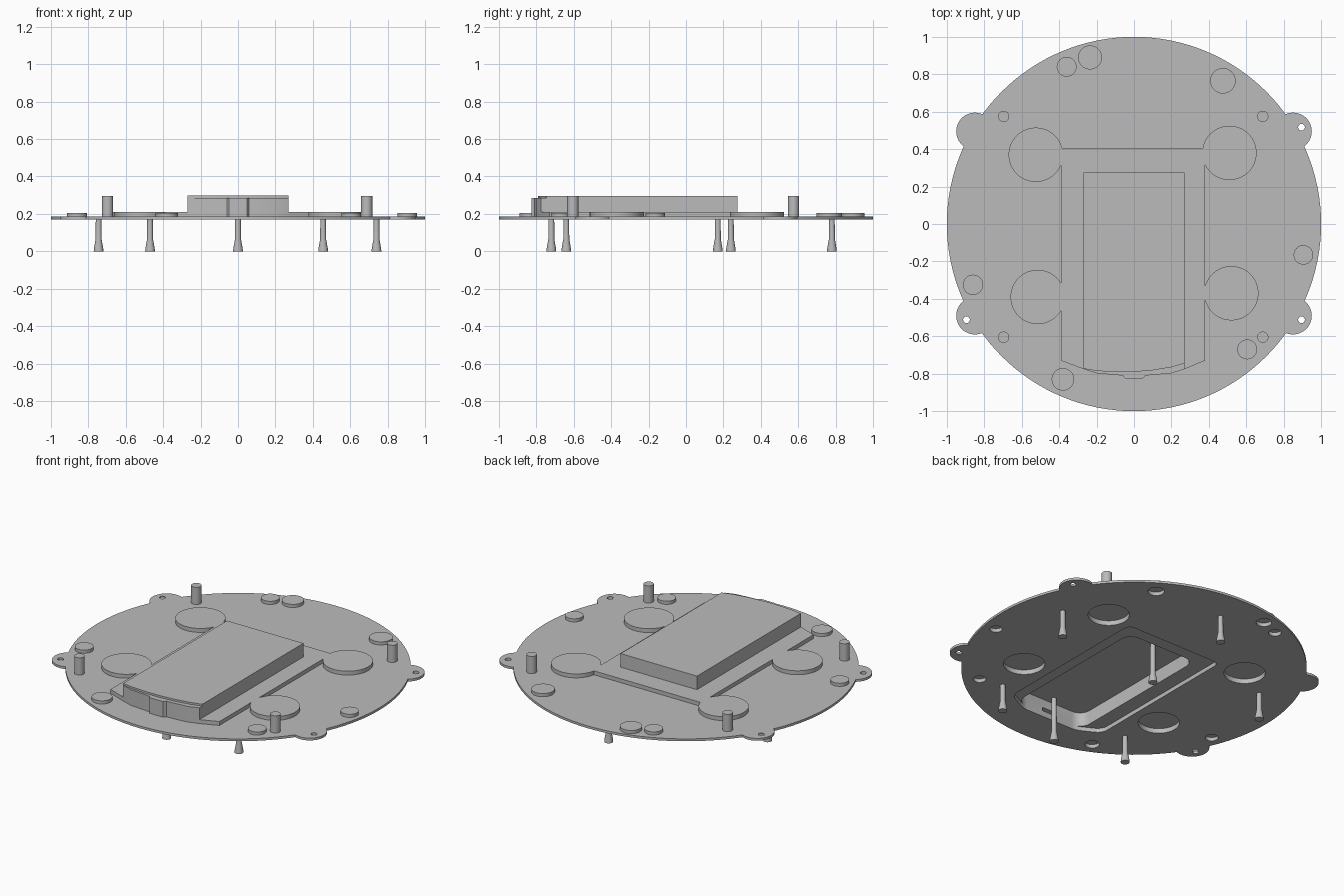
import bpy, bmesh, math

cube = bpy.data.objects.get("Cube")
if cube:
    bpy.data.objects.remove(cube)

grey = bpy.data.materials.new("mid grey")
grey.use_nodes = True
grey.diffuse_color = (0.5, 0.5, 0.5, 1)
grey.node_tree.nodes["Principled BSDF"].inputs["Base Color"].default_value = (0.5, 0.5, 0.5, 1)

UNDER, DECK, RAISED, LID = 0.17, 0.185, 0.21, 0.297


def prism(name, outline, z0, z1, bevel=0):
    """Extrude an outline upward, optionally rounding its vertical edges."""
    bm = bmesh.new()
    face = bm.faces.new([bm.verts.new((x, y, z0)) for x, y in outline])
    top = bmesh.ops.extrude_face_region(bm, geom=[face])["geom"]
    for v in top:
        if isinstance(v, bmesh.types.BMVert):
            v.co.z = z1
    bmesh.ops.recalc_face_normals(bm, faces=bm.faces)
    if bevel:
        upright = [e for e in bm.edges if abs(e.verts[0].co.z - e.verts[1].co.z) > 1e-4]
        bmesh.ops.bevel(bm, geom=upright, offset=bevel, segments=6, profile=0.5, affect='EDGES')
    mesh = bpy.data.meshes.new(name)
    bm.to_mesh(mesh)
    bm.free()
    mesh.materials.append(grey)
    ob = bpy.data.objects.new(name, mesh)
    bpy.context.collection.objects.link(ob)
    return ob


def circle(x, y, r, n):
    return [(x + r * math.cos(math.tau * i / n), y + r * math.sin(math.tau * i / n)) for i in range(n)]


def disc(name, x, y, r, z0, z1, n=48):
    return prism(name, circle(x, y, r, n), z0, z1)


def rect(x, y0, y1):
    return [(-x, y0), (x, y0), (x, y1), (-x, y1)]


def combine(ob, others, operation):
    """Apply booleans and replace the mesh with the result."""
    for other in others:
        mod = ob.modifiers.new("boolean", 'BOOLEAN')
        mod.operation, mod.object, mod.solver = operation, other, 'EXACT'
    graph = bpy.context.evaluated_depsgraph_get()
    mesh = bpy.data.meshes.new_from_object(ob.evaluated_get(graph))
    ob.modifiers.clear()
    ob.data = mesh


def discard(obs):
    for ob in obs:
        bpy.data.objects.remove(ob)


def lathe(name, x, y, profile, n=20):
    """Revolve (radius, z) points around a vertical axis."""
    bm = bmesh.new()
    rings = [[bm.verts.new((px, py, z)) for px, py in circle(x, y, r, n)] for r, z in profile]
    for low, high in zip(rings, rings[1:]):
        for i in range(n):
            j = (i + 1) % n
            bm.faces.new((low[i], low[j], high[j], high[i]))
    bm.faces.new(rings[0][::-1])
    bm.faces.new(rings[-1])
    mesh = bpy.data.meshes.new(name)
    bm.to_mesh(mesh)
    bm.free()
    mesh.materials.append(grey)
    ob = bpy.data.objects.new(name, mesh)
    bpy.context.collection.objects.link(ob)


pods = [(-0.525, 0.37), (0.51, 0.38), (-0.515, -0.39), (0.52, -0.37)]
buttons = [(-0.36, 0.84, 0.053), (-0.235, 0.89, 0.064), (0.475, 0.765, 0.068), (0.905, -0.165, 0.052),
           (-0.86, -0.325, 0.054), (-0.38, -0.83, 0.06), (0.605, -0.67, 0.053)]
ears = [(sx * 0.85, y) for sx in (-1, 1) for y in (0.495, -0.49)]

# Pocket cutters
pod_pockets = [disc("pod_pocket", x, y, 0.12, 0.1, 0.2) for x, y in pods]
button_pockets = [disc("button_pocket", x, y, r * 0.7, 0.1, 0.193, 32) for x, y, r in buttons]
recess = prism("tray_recess", [(-0.34, 0.36), (0.34, 0.36), (0.34, -0.69), (0.2, -0.765),
                               (-0.2, -0.765), (-0.34, -0.69)], 0.1, 0.196, 0.04)
cavity = prism("housing_cavity", rect(0.245, -0.765, 0.25), 0.1, 0.285, 0.07)
slot = prism("connector_slot", rect(0.05, -0.815, -0.74), 0.208, 0.23)
screw_holes = []
for x, y in ears:
    blind = x < 0 < y
    screw_holes.append(disc("screw_hole", x + math.copysign(0.045, x), y + math.copysign(0.022, y),
                            0.018, 0.18 if blind else 0.1, 0.3, 24))

# Round base with four mounting ears
base = disc("base_plate", 0, 0, 1, UNDER, DECK, 128)
ear_discs = [disc("ear", x, y, 0.1, UNDER, DECK) for x, y in ears]
combine(base, ear_discs, 'UNION')
combine(base, pod_pockets + button_pockets + screw_holes + [recess, cavity], 'DIFFERENCE')
discard(ear_discs)

# Raised tray joined with four round pods
front = [(0.27, -0.775), (0.2, -0.798), (0.06, -0.81)]
mirrored = [(-x, y) for x, y in reversed(front)]
tray = prism("raised_tray", [(-0.39, 0.405), (0.38, 0.405), (0.38, -0.73)] + front + mirrored
             + [(-0.39, -0.73)], 0.178, RAISED)
pod_discs = [disc("pod", x, y, 0.145, 0.178, RAISED, 64) for x, y in pods]
combine(tray, pod_discs, 'UNION')
combine(tray, pod_pockets + [recess, cavity, slot], 'DIFFERENCE')
discard(pod_discs)

# Hollow housing with its curved front end
housing = prism("housing", [(-0.27, 0.275), (0.27, 0.275), (0.27, -0.745), (0.2, -0.765), (0.1, -0.782),
                            (0, -0.79), (-0.1, -0.791), (-0.2, -0.785), (-0.27, -0.773)], 0.19, LID)
combine(housing, [recess, cavity, slot], 'DIFFERENCE')

# Front lip and connector bump
lip = prism("front_lip", [(-0.27, -0.7), (0.27, -0.7)] + front + mirrored, 0.19, 0.285)
bump = prism("connector_bump", [(-0.06, -0.77), (0.06, -0.77), (0.06, -0.81), (0.048, -0.825),
                                (-0.048, -0.825), (-0.06, -0.81)], 0.18, 0.285)
for part in (lip, bump):
    combine(part, [recess, cavity, slot], 'DIFFERENCE')

# Small round buttons
for i, (x, y, r) in enumerate(buttons):
    button = disc(f"button_{i + 1}", x, y, r, 0.178, 0.205)
    combine(button, [button_pockets[i]], 'DIFFERENCE')

discard(pod_pockets + button_pockets + screw_holes + [recess, cavity, slot])

# Upright posts
for sx, side in ((-0.697, "right"), (0.688, "left")):
    for y, end in ((0.575, "back"), (-0.605, "front")):
        disc(f"post_{end}_{side}", sx, y, 0.03, 0.18, 0.295, 32)

# Flared pins underneath; the two centre ones reach into the housing
pins = [(0.74, 0.24), (-0.745, 0.24), (0, 0.78), (0.455, -0.64), (-0.47, -0.64), (0, 0.17), (0, -0.72)]
for i, (x, y) in enumerate(pins):
    top = 0.288 if i >= len(pins) - 2 else 0.175
    lathe(f"pin_{i + 1}", x, y, [(0.026, 0), (0.025, 0.015), (0.016, 0.065), (0.015, top)])

# Smooth curved walls, crisp rims
bpy.ops.object.select_all(action='DESELECT')
for ob in bpy.context.collection.objects:
    if ob.type == 'MESH':
        ob.select_set(True)
        bpy.context.view_layer.objects.active = ob
bpy.ops.object.shade_smooth_by_angle(angle=math.radians(25))
